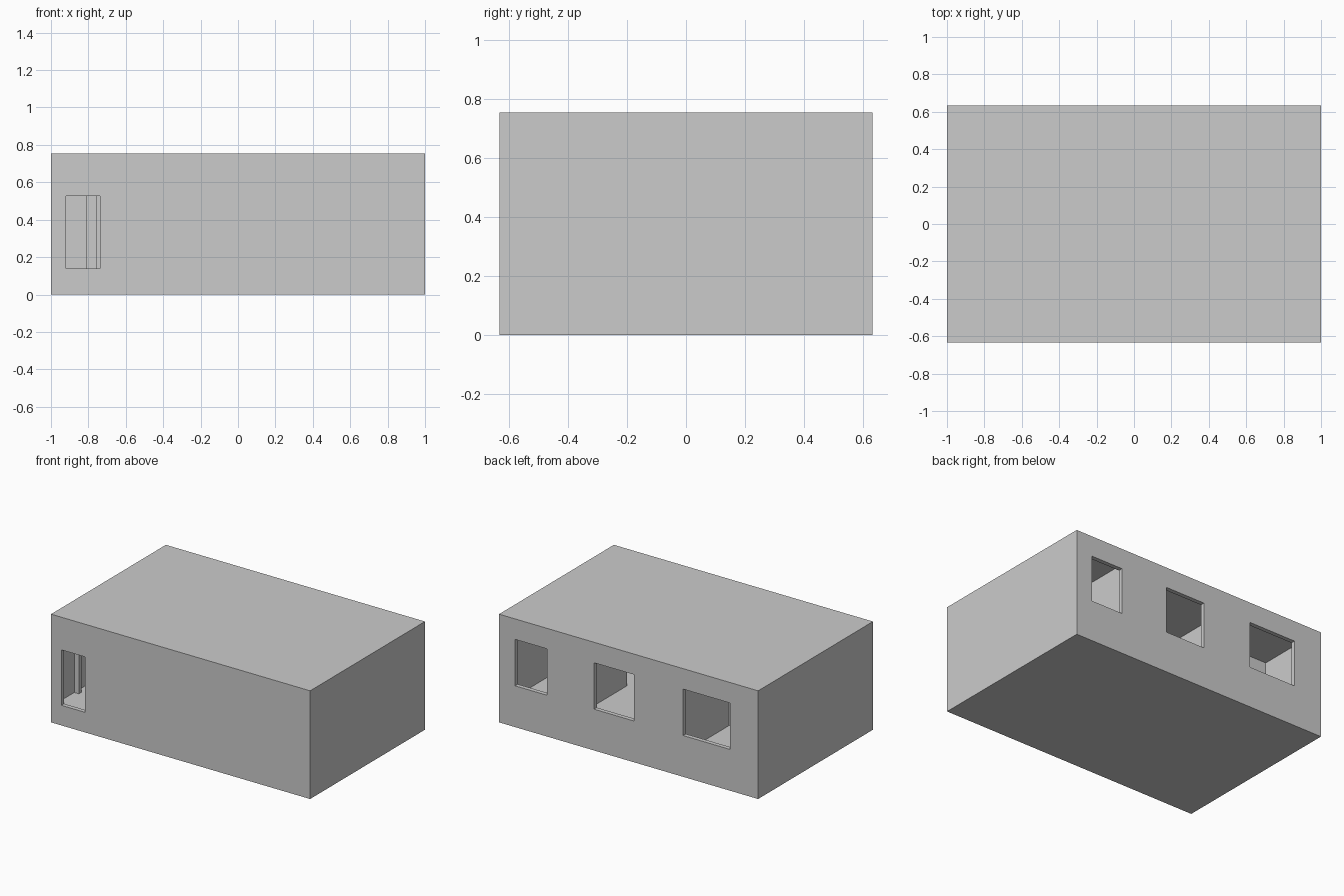
import bpy

if "Cube" in bpy.data.objects:
    bpy.data.objects.remove(bpy.data.objects["Cube"])

X, Y, H = 1.0, 0.633, 0.755      # half length, half depth, height
T, FLOOR, CEIL = 0.03, 0.135, 0.745
DOOR_TOP = 0.527


def box(name, x0, x1, y0, y1, z0, z1):
    bpy.ops.mesh.primitive_cube_add(size=1, location=((x0 + x1) / 2, (y0 + y1) / 2, (z0 + z1) / 2))
    ob = bpy.context.object
    ob.name = name
    ob.scale = (x1 - x0, y1 - y0, z1 - z0)
    bpy.ops.object.transform_apply(location=False, rotation=False, scale=True)
    return ob


def cut(wall, openings):
    for o in openings:
        cutter = box("opening_cutter", *o)
        cutter.hide_render = True
        mod = wall.modifiers.new("opening", 'BOOLEAN')
        mod.operation = 'DIFFERENCE'
        mod.solver = 'EXACT'
        mod.object = cutter
        bpy.context.view_layer.objects.active = wall
        bpy.ops.object.modifier_apply(modifier=mod.name)
        bpy.data.objects.remove(cutter)


def wall_x(name, y, x0, x1, openings=(), z0=FLOOR):
    """Wall running along x, front face at y; openings are (x0, x1, z0, z1)."""
    w = box(name, x0, x1, y, y + T, z0, CEIL)
    cut(w, [(a, b, y - 0.05, y + T + 0.05, c, d) for a, b, c, d in openings])


def wall_y(name, x, y0, y1, openings=(), z0=FLOOR):
    """Wall running along y, left face at x; openings are (y0, y1, z0, z1)."""
    w = box(name, x, x + T, y0, y1, z0, CEIL)
    cut(w, [(x - 0.05, x + T + 0.05, a, b, c, d) for a, b, c, d in openings])


# Foundation slab and flat roof
box("floor_slab", -X + T, X - T, -Y + T, Y - T, 0, FLOOR)
box("roof", -X, X, -Y, Y, CEIL, H)

# Outer walls: entrance in front, three windows at the back
wall_x("front_wall", -Y, -X, X, [(-0.92, -0.737, 0.14, DOOR_TOP)], 0)
wall_x("back_wall", Y - T, -X, X,
       [(a, b, 0.288, 0.612) for a, b in ((0.629, 0.876), (-0.043, 0.266), (-0.784, -0.421))], 0)
wall_y("left_wall", -X, -Y + T, Y - T, z0=0)
wall_y("right_wall", X - T, -Y + T, Y - T, z0=0)

# Cross walls dividing the three main rooms
door = (FLOOR - 0.01, DOOR_TOP)
wall_y("left_cross_wall", -0.385, -Y + T, Y - T, [(-0.22, -0.04, *door)])
wall_y("right_cross_wall", 0.485, -Y + T, Y - T, [(-0.22, -0.04, *door)])

# Entrance lobby partition with a jog
wall_x("lobby_wall", -0.42, -X + T, -0.64, [(-0.935, -0.76, *door)])
wall_y("lobby_jog", -0.67, -0.39, -0.27)
wall_x("lobby_side_wall", -0.30, -0.64, -0.385)

# Closet and back room partition
wall_x("closet_front", -0.09, -X + T, -0.81)
wall_y("closet_side", -0.84, -0.06, 0.13)
wall_x("closet_back", 0.10, -X + T, -0.84)
wall_x("back_room_wall", 0.045, -0.81, -0.385, [(-0.68, -0.50, *door)])
